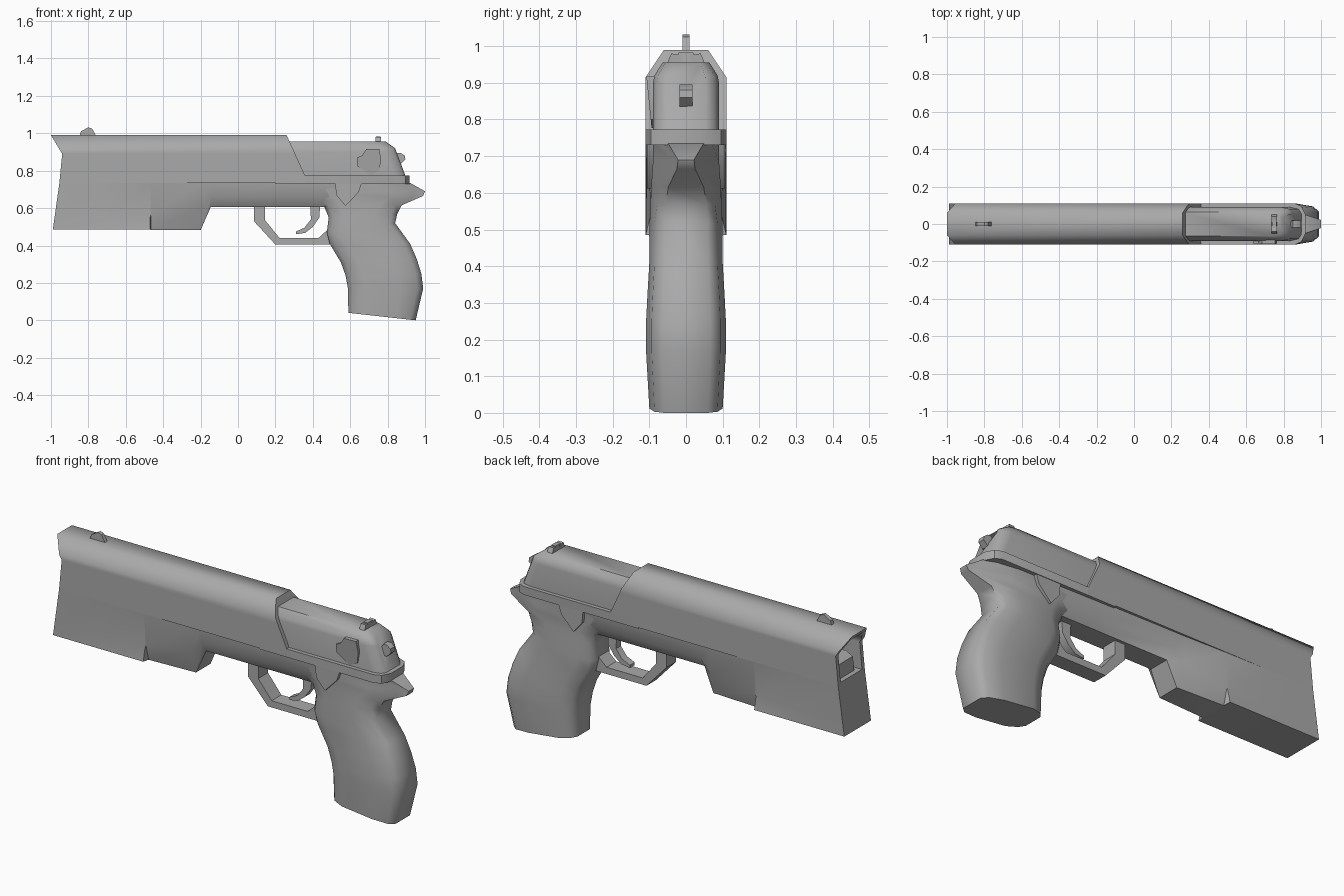
import bpy, bmesh, math
from mathutils import Vector

cube = bpy.data.objects.get("Cube")
if cube:
    bpy.data.objects.remove(cube, do_unlink=True)

GREY = (0.4, 0.4, 0.4, 1)
metal = bpy.data.materials.new("plain_grey")
metal.use_nodes = True
metal.diffuse_color = GREY
metal.node_tree.nodes["Principled BSDF"].inputs["Base Color"].default_value = GREY


def loft(name, rings, angle=35):
    """Skin a list of equal-length rings and cap both ends."""
    bm = bmesh.new()
    rows = [[bm.verts.new(p) for p in ring] for ring in rings]
    n = len(rows[0])
    for a, b in zip(rows, rows[1:]):
        for i in range(n):
            j = (i + 1) % n
            bm.faces.new((a[i], a[j], b[j], b[i]))
    bm.faces.new(rows[0])
    bm.faces.new(rows[-1])
    bmesh.ops.recalc_face_normals(bm, faces=bm.faces)
    mesh = bpy.data.meshes.new(name)
    bm.to_mesh(mesh)
    bm.free()
    mesh.materials.append(metal)
    obj = bpy.data.objects.new(name, mesh)
    bpy.context.collection.objects.link(obj)
    bpy.ops.object.select_all(action='DESELECT')
    obj.select_set(True)
    bpy.context.view_layer.objects.active = obj
    bpy.ops.object.shade_smooth_by_angle(angle=math.radians(angle))
    return obj


def plate(name, outline, y0, y1):
    """Side-view outline (x, z) extruded across y."""
    return loft(name, [[(x, y, z) for x, z in outline] for y in (y0, y1)])


def mirrored(half):
    """Close a half section (y, z) into a full ring."""
    return half + [(-y, z) for y, z in reversed(half)]


def interp(z, table):
    for (z0, x0), (z1, x1) in zip(table, table[1:]):
        if z <= z1:
            return x0 + (x1 - x0) * (z - z0) / (z1 - z0)
    return table[-1][1]


# Front shroud: hollow at the muzzle, slanted at the rear
outer = mirrored([(.11, .735), (.11, .77), (.11, .89), (.11, .915), (.06, .99)])
inner = mirrored([(.088, .75), (.088, .78), (.088, .89), (.088, .905), (.05, .965)])
muzzle = [(.735, -.955), (.89, -.94), (.99, -1)]
slant = [(.735, .36), (.77, .36), (.99, .26)]
loft("front_shroud", [
    [(interp(z, slant), y, z) for y, z in outer],
    [(interp(z, muzzle), y, z) for y, z in outer],
    [(interp(z, muzzle), y, z) for y, z in inner],
    [(-.75, y, z) for y, z in inner]], 60)
plate("barrel_block", [(-.93, .74), (-.92, .82), (-.88, .84), (-.74, .84), (-.74, .74)], -.06, .06)

# Rear slide with tapered back
half = [(.09, .76), (.09, .9), (.086, .92), (.064, .955)]
body = mirrored(half)
back = [(.76, .9), (.92, .84), (.955, .79)]
loft("rear_slide", [
    [(.25, y, z) for y, z in body],
    [(interp(z, back) - .06, y, z) for y, z in body],
    [(interp(z, back) - .015, y * .88, z) for y, z in body],
    [(interp(z, back), y * .6, z) for y, z in body]], 50)

# Rail plate under the slide
rail = [(.2, .11), (.86, .11), (.895, .095), (.918, .05)]
rail += [(x, -y) for x, y in reversed(rail)]
loft("slide_rail", [[(x, y, z) for x, y in rail] for z in (.73, .773)])

# Lower frame: columns are x, top width, mid width, mid z, bottom width, bottom z
stations = [
    (-.99, .11, .11, .55, .11, .485),
    (-.7, .11, .108, .55, .11, .485),
    (-.47, .108, .095, .55, .11, .485),
    (-.465, .108, .094, .565, .072, .482),
    (-.2, .1, .092, .6, .06, .482),
    (-.145, .1, .09, .66, .055, .607),
    (.3, .095, .09, .66, .055, .607),
    (.6, .09, .085, .66, .055, .607)]
rings = []
for x, wt, wm, zm, wb, zb in stations:
    section = mirrored([(wt, .735), (wm, zm), (wb, zb)])
    shear = .14 if x < -.9 else 0
    rings.append([(x + shear * (z - .485), y, z) for y, z in section])
loft("lower_frame", rings, 38)

# Grip and tang: front x, front z, back x, back z, half width, back narrowing
levels = [
    (.59, .04, .95, 0, .1, 1),
    (.588, .17, .99, .17, .109, 1),
    (.575, .24, .98, .25, .109, 1),
    (.55, .31, .955, .33, .105, 1),
    (.49, .41, .92, .41, .1, 1),
    (.475, .47, .84, .52, .1, 1),
    (.485, .55, .852, .57, .097, .95),
    (.46, .61, .875, .615, .095, .85),
    (.4, .64, .99, .665, .092, .45),
    (.34, .68, 1, .69, .09, .4),
    (.3, .735, .92, .735, .09, .9)]
shape = [(0, .5), (.06, .78), (.22, 1), (.7, 1), (.92, .86), (1, .6)]
rings = []
for xf, zf, xb, zb, w, k in levels:
    pts = []
    for t, s in shape:
        narrow = 1 if t < .75 else k
        pts.append((xf + (xb - xf) * t, w * s * narrow, zf + (zb - zf) * t))
    rings.append(pts + [(x, -y, z) for x, y, z in reversed(pts)])
loft("grip", rings, 50)

# Trigger guard and trigger
guard_out = [(.085, .63), (.085, .53), (.2, .405), (.52, .405), (.56, .5), (.56, .63)]
guard_in = [(.145, .63), (.145, .535), (.222, .44), (.43, .44), (.485, .49), (.485, .63)]
plate("trigger_guard", guard_out + guard_in[::-1], -.04, .04)
plate("trigger", [(.385, .63), (.44, .63), (.435, .55), (.4, .5), (.36, .468), (.31, .46),
                  (.31, .475), (.355, .495), (.39, .54)], -.02, .02)

# Side wedges on both sides of the frame
for side, s in (("left", 1), ("right", -1)):
    wedge = [(.52, .73), (.66, .73), (.645, .685), (.575, .612), (.525, .67)]
    plate(side + "_wedge", wedge, s * .07, s * .107)

# Safety lever on the right side only, thinning downward
lever = [(.637, .825), (.637, .87), (.665, .882), (.685, .915), (.755, .917),
         (.765, .86), (.755, .8), (.71, .777)]
loft("safety_lever", [[(x, -.08, z) for x, z in lever],
                      [(x, -.094 - .1 * (z - .777), z) for x, z in lever]])

# Sights and hammer
plate("front_sight", [(-.85, .98), (-.84, 1.01), (-.8, 1.032), (-.78, 1.025), (-.755, .98)], -.01, .01)
for side, s in (("left", 1), ("right", -1)):
    ear = [(.014, .945), (.012, .975), (.04, .98), (.055, .945)]
    loft(side + "_rear_sight", [[(x, s * y, z) for y, z in ear] for x in (.735, .765)])
plate("rear_sight_post", [(.735, .945), (.738, .982), (.762, .982), (.765, .945)], -.02, .02)
plate("hammer", [(.82, .84), (.85, .895), (.87, .895), (.892, .88), (.895, .86), (.87, .835)], -.018, .018)
